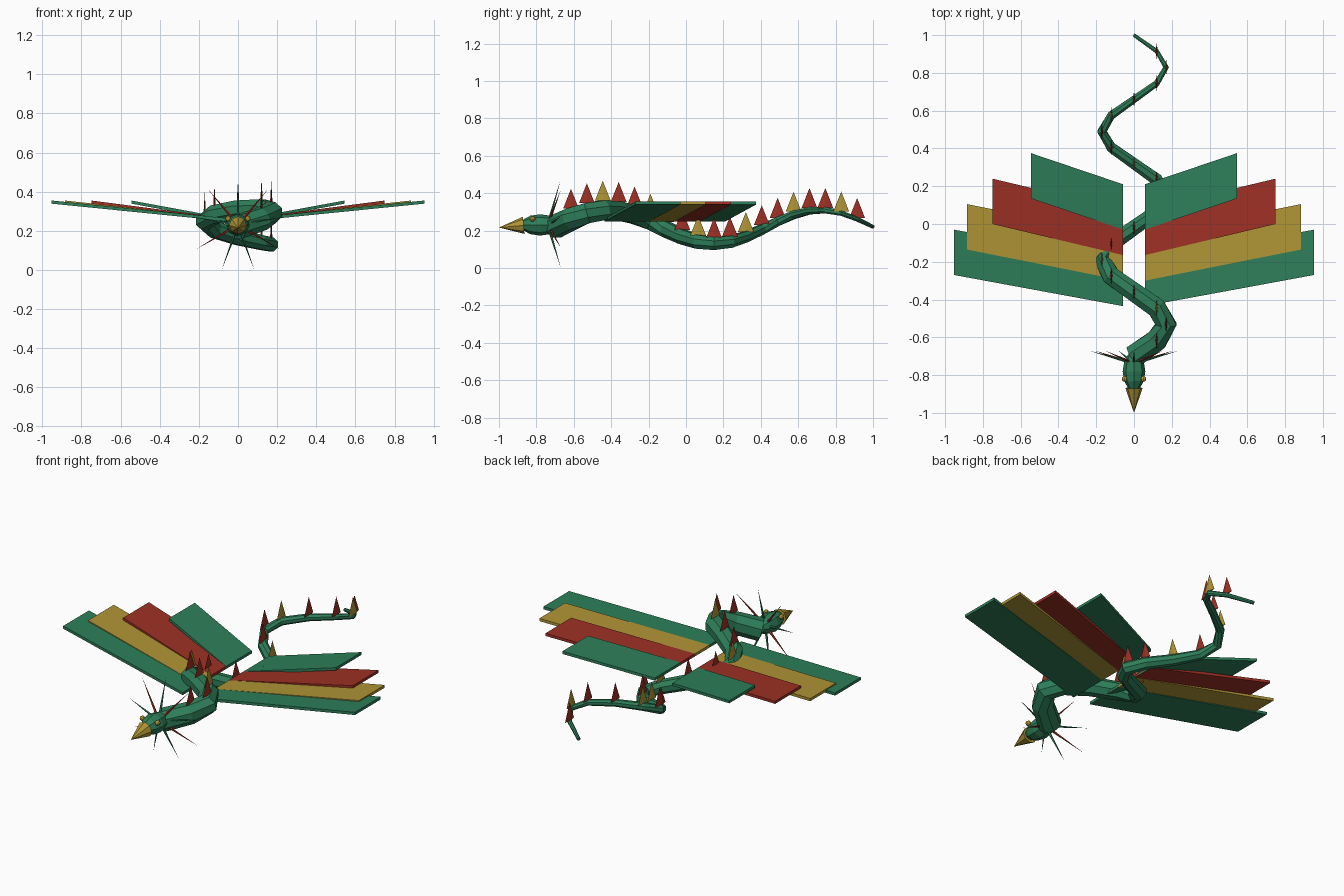
import bpy, bmesh, math
from mathutils import Vector, Matrix

if "Cube" in bpy.data.objects:
    bpy.data.objects.remove(bpy.data.objects["Cube"])


def material(name, rgb):
    m = bpy.data.materials.new(name)
    m.use_nodes = True
    m.diffuse_color = (*rgb, 1)
    m.node_tree.nodes["Principled BSDF"].inputs["Base Color"].default_value = (*rgb, 1)
    return m


GREEN = material("jade green", (0.027, 0.21, 0.10))
RED = material("brick red", (0.34, 0.03, 0.018))
GOLD = material("old gold", (0.43, 0.30, 0.036))


def finish(name, bm, mat):
    bmesh.ops.recalc_face_normals(bm, faces=bm.faces)
    mesh = bpy.data.meshes.new(name)
    bm.to_mesh(mesh)
    bm.free()
    mesh.materials.append(mat)
    ob = bpy.data.objects.new(name, mesh)
    bpy.context.collection.objects.link(ob)
    return ob


def cone(name, base, tip, radius, sides, mat):
    """Cone with its base centre and tip at two points."""
    base, tip = Vector(base), Vector(tip)
    axis = tip - base
    bm = bmesh.new()
    bmesh.ops.create_cone(bm, cap_ends=True, segments=sides, radius1=radius,
                          radius2=0, depth=axis.length)
    turn = axis.to_track_quat('Z', 'Y').to_matrix().to_4x4()
    bm.transform(Matrix.Translation((base + tip) / 2) @ turn)
    return finish(name, bm, mat)


def ball(name, centre, size, u, v, mat):
    bm = bmesh.new()
    bmesh.ops.create_uvsphere(bm, u_segments=u, v_segments=v, radius=1)
    bm.transform(Matrix.Translation(centre) @ Matrix.Diagonal((*size, 1))
                 @ Matrix.Rotation(math.pi / 2, 4, 'X'))
    return finish(name, bm, mat)


# Winding body: a tapering eight-sided tube
STEPS, SIDES = 20, 8


def spine(i):
    t = i / STEPS
    return Vector((0.17 * math.sin(5 * math.pi * t), -0.70 + 1.7 * t,
                   0.22 + 0.09 * math.sin(3 * math.pi * t)))


def girth(i):
    return 0.065 - 0.055 * i / STEPS


bm = bmesh.new()
rings = []
for i in range(STEPS + 1):
    along = (spine(min(i + 1, STEPS)) - spine(max(i - 1, 0))).normalized()
    side = along.cross(Vector((0, 0, 1))).normalized()
    up = side.cross(along)
    ring = []
    for k in range(SIDES):
        a = 2 * math.pi * (k + 0.5) / SIDES
        ring.append(bm.verts.new(spine(i) + girth(i) * (math.cos(a) * side + math.sin(a) * up)))
    rings.append(ring)
for r0, r1 in zip(rings, rings[1:]):
    for k in range(SIDES):
        n = (k + 1) % SIDES
        bm.faces.new((r0[k], r0[n], r1[n], r1[k]))
bm.faces.new(rings[0])
bm.faces.new(rings[-1])
finish("body", bm, GREEN)

# Thin pointed fins along the back, every third one gold
for i in range(1, STEPS):
    bm = bmesh.new()
    bmesh.ops.create_cone(bm, cap_ends=True, segments=4, radius1=0.042, radius2=0, depth=0.1)
    foot = spine(i) + Vector((0, 0, girth(i) + 0.05))
    bm.transform(Matrix.Translation(foot) @ Matrix.Diagonal((0.15, 1, 1, 1)))
    for v in bm.verts:
        if v.co.z < foot.z:
            v.co.z -= 0.006
    finish(f"back_fin_{i}", bm, RED if i % 3 else GOLD)

# Head, beak and eyes
ball("head", (0, -0.78, 0.23), (0.06, 0.105, 0.057), 8, 6, GREEN)
cone("beak", (0, -0.868, 0.228), (0, -1.0, 0.216), 0.046, 8, GOLD)
for s, label in ((1, "left"), (-1, "right")):
    ball(f"{label}_eye", (s * 0.05, -0.82, 0.262), (0.015, 0.015, 0.015), 8, 6, GOLD)

# Ruff of nine fine spines behind the head
for k in range(9):
    a = math.radians(90 - 40 * k)
    d = Vector((math.cos(a), 0, math.sin(a)))
    mat = RED if k in (1, 3, 6, 8) else GREEN
    cone(f"ruff_spine_{k + 1}", d * 0.03 + Vector((0, -0.73, 0.23)),
         d * 0.243 + Vector((0, -0.67, 0.23)), 0.008, 5, mat)

# Wings: four overlapping slanted slats on each side
HALF_WIDTH, HALF_THICK = 0.12, 0.008
for s, label in ((1, "left"), (-1, "right")):
    for n, (reach, mat) in enumerate(((0.953, GREEN), (0.885, GOLD), (0.75, RED), (0.545, GREEN))):
        shift = 0.135 * n
        bm = bmesh.new()
        bmesh.ops.create_cube(bm, size=2)
        for v in bm.verts:
            outer = v.co.x > 0
            x = reach if outer else 0.057
            y = (-0.15 if outer else -0.315) + shift + HALF_WIDTH * v.co.y
            z = (0.347 if outer else 0.257) + HALF_THICK * v.co.z
            v.co = (s * x, y, z)
        finish(f"{label}_wing_slat_{n + 1}", bm, mat)
